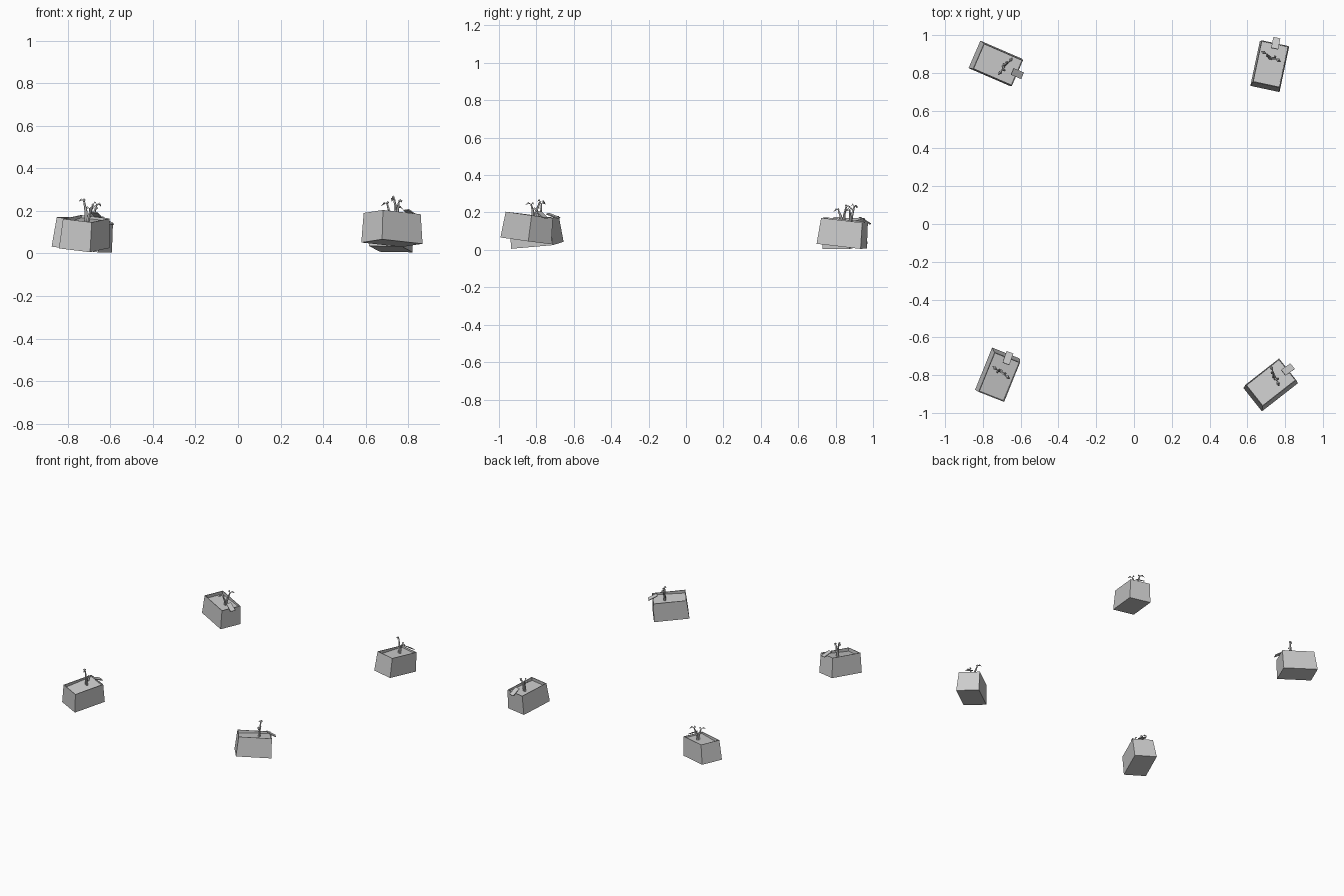
import bpy, bmesh
from math import radians
from mathutils import Matrix, Vector

if "Cube" in bpy.data.objects:
    bpy.data.objects.remove(bpy.data.objects["Cube"])

# name, centre, heading, pitch, roll of each planter (local +x is the tag end)
PLANTERS = [
    ("back_right", (0.721, 0.840, 0.090), 78, 6.5, 1.0),
    ("back_left", (-0.727, 0.847, 0.088), -23.4, 6.5, 0.0),
    ("front_left", (-0.718, -0.803, 0.094), 68, -4.6, 6.5),
    ("front_right", (0.724, -0.847, 0.118), 38, 5.0, -5.5),
]
H = 0.07                       # half height
BOT, TOP = (0.121, 0.079), (0.113, 0.073)   # half length, half width


def finish(name, bm, mat):
    bmesh.ops.recalc_face_normals(bm, faces=bm.faces)
    me = bpy.data.meshes.new(name)
    bm.to_mesh(me)
    bm.free()
    ob = bpy.data.objects.new(name, me)
    ob.matrix_world = mat
    bpy.context.collection.objects.link(ob)


def ring(bm, size, z):
    a, b = size
    return [bm.verts.new((x * a, y * b, z)) for x, y in ((-1, -1), (1, -1), (1, 1), (-1, 1))]


def planter_box(name, mat):
    # tapered shell, thin rim, recessed soil sloping down at the back end
    bm = bmesh.new()
    inner = (TOP[0] - 0.004, TOP[1] - 0.004)
    rings = [ring(bm, BOT, -H), ring(bm, TOP, H), ring(bm, inner, H), ring(bm, inner, H - 0.012)]
    for v in rings[3]:
        if v.co.x < 0:
            v.co.z -= 0.012
    for r, s in zip(rings, rings[1:]):
        for i in range(4):
            j = (i + 1) % 4
            bm.faces.new((r[i], r[j], s[j], s[i]))
    bm.faces.new(rings[0])
    bm.faces.new(rings[3])
    finish(name, bm, mat)


def tag(name, mat):
    # thin plate hanging over the end rim
    bm = bmesh.new()
    m = (Matrix.Translation((0.112, -0.003, H + 0.010)) @ Matrix.Rotation(radians(25), 4, 'Y')
         @ Matrix.Diagonal((0.068, 0.038, 0.005, 1)))
    bmesh.ops.create_cube(bm, size=1, matrix=m)
    finish(name, bm, mat)


def tube(bm, pts, radii, n=5):
    prev = None
    for p, r in zip(pts, radii):
        d = (Vector(pts[-1]) - Vector(pts[0])).to_track_quat('Z', 'Y').to_matrix()
        cur = [bm.verts.new(Vector(p) + d @ (Matrix.Rotation(6.28319 * i / n, 3, 'Z') @ Vector((r, 0, 0))))
               for i in range(n)]
        if prev:
            for i in range(n):
                j = (i + 1) % n
                bm.faces.new((prev[i], prev[j], cur[j], cur[i]))
        prev = cur
    bm.faces.new(prev)


def leaf(bm, base, d, w):
    # folded kite-shaped leaf drooping at the tip
    b, d = Vector(base), Vector(d)
    side = d.cross(Vector((0, 0, 1))).normalized() * w
    up = Vector((0, 0, 0.007))
    v0, v1, v2, v3, v4 = [bm.verts.new(p) for p in (
        b, b + d * 0.5 + side, b + d - up * 2, b + d * 0.5 - side, b + d * 0.5 + up)]
    for f in ((v0, v1, v4), (v1, v2, v4), (v2, v3, v4), (v3, v0, v4)):
        bm.faces.new(f)


def sprout(name, mat):
    # two diverging stems with leaves
    bm = bmesh.new()
    x, y, z = 0.032, 0.008, H - 0.02
    for s, h in ((1, 0.098), (-1, 0.078)):
        tip = (x + s * 0.006, y + s * 0.026, z + h)
        mid = (x + s * 0.002, y + s * 0.011, z + h * 0.55)
        tube(bm, [(x, y + s * 0.003, z), mid, tip], [0.009, 0.007, 0.004])
        leaf(bm, tip, (s * 0.010, s * 0.032, 0.004), 0.010)
        leaf(bm, tip, (-s * 0.018, -s * 0.008, 0.012), 0.007)
    finish(name, bm, mat)


for name, loc, heading, pitch, roll in PLANTERS:
    m = (Matrix.Translation(loc) @ Matrix.Rotation(radians(heading), 4, 'Z')
         @ Matrix.Rotation(radians(pitch), 4, 'Y') @ Matrix.Rotation(radians(roll), 4, 'X'))
    planter_box(name + "_planter", m)
    tag(name + "_tag", m)
    sprout(name + "_sprout", m)
